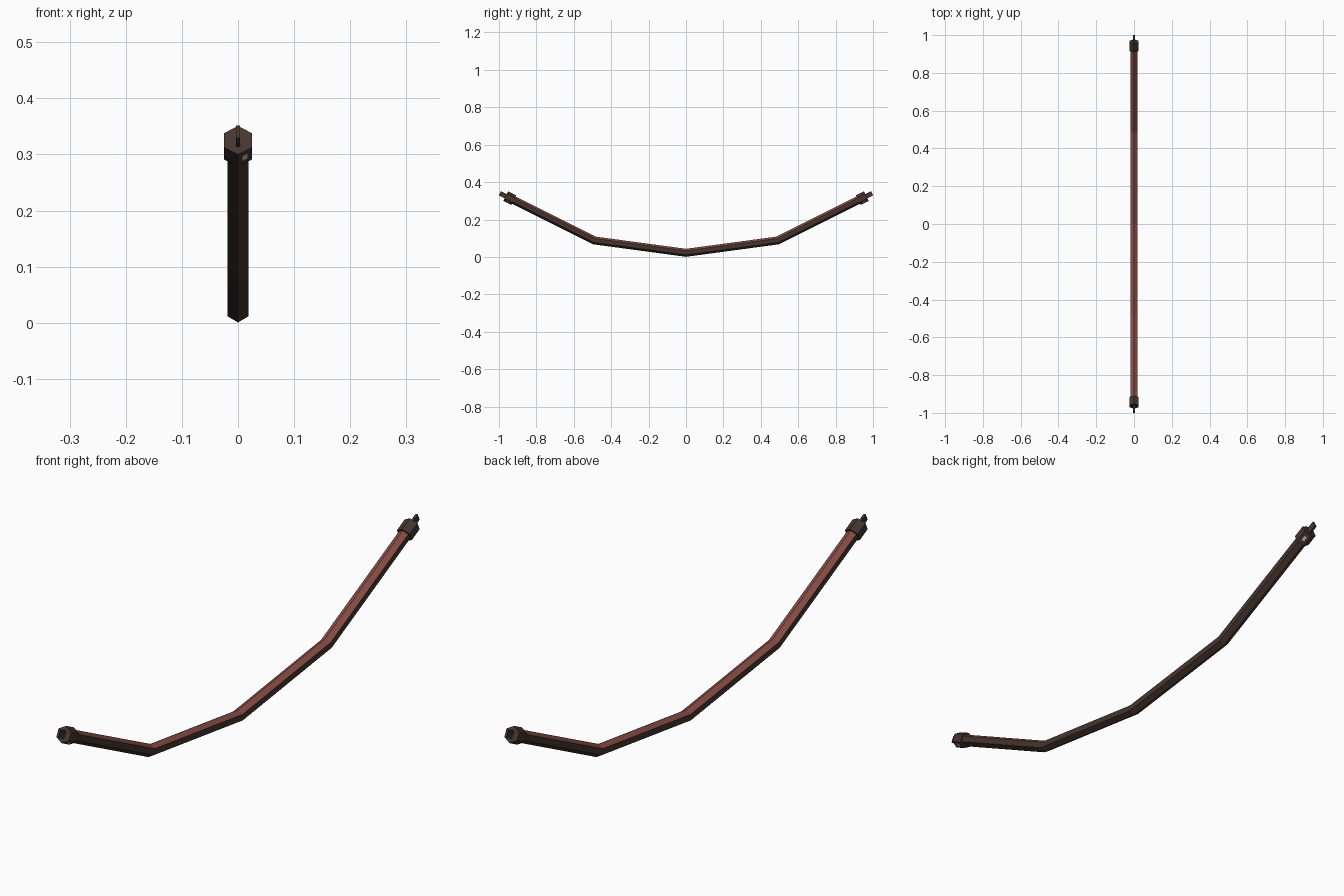
import bpy, bmesh, math
from mathutils import Vector

if "Cube" in bpy.data.objects:
    bpy.data.objects.remove(bpy.data.objects["Cube"])


def material(name, rgb):
    m = bpy.data.materials.new(name)
    m.diffuse_color = (*rgb, 1)
    m.use_nodes = True
    m.node_tree.nodes["Principled BSDF"].inputs["Base Color"].default_value = m.diffuse_color
    return m


RED = material("worn red", (0.25, 0.075, 0.06))
BROWN = material("dark brown", (0.06, 0.036, 0.028))
GREY = material("pale grey", (0.55, 0.52, 0.5))


def sweep(name, path, section, mats, rule=None):
    """Sweep a cross-section (x, up) along a path of (y, z) points with mitred joints."""
    bm = bmesh.new()
    pts = [Vector((0, y, z)) for y, z in path]
    rings = []
    for i, p in enumerate(pts):
        a = (pts[i] - pts[i - 1]).normalized() if i else None
        b = (pts[i + 1] - pts[i]).normalized() if i + 1 < len(pts) else None
        d = ((a or b) + (b or a)).normalized()
        up = Vector((0, -d.z, d.y))
        k = 1 / d.dot(a or b)
        rings.append([bm.verts.new(p + Vector((x, 0, 0)) + up * h * k) for x, h in section])
    n = len(section)
    for r, s in zip(rings, rings[1:]):
        for j in range(n):
            bm.faces.new((r[j], r[(j + 1) % n], s[(j + 1) % n], s[j]))
    bm.faces.new(rings[0])
    bm.faces.new(rings[-1])
    bmesh.ops.recalc_face_normals(bm, faces=bm.faces)
    if rule:
        for f in bm.faces:
            f.material_index = rule(f)
    me = bpy.data.meshes.new(name)
    bm.to_mesh(me)
    bm.free()
    for m in mats:
        me.materials.append(m)
    ob = bpy.data.objects.new(name, me)
    bpy.context.collection.objects.link(ob)
    return ob


def hexagon(r):
    return [(r * math.cos(math.radians(30 + 60 * i)), r * math.sin(math.radians(30 + 60 * i)))
            for i in range(6)]


# bent bar, red along its two upper faces
sweep("bent_bar", [(-0.95, 0.318), (-0.49, 0.088), (0, 0.022), (0.49, 0.088), (0.95, 0.318)],
      hexagon(0.0212), [RED, BROWN], lambda f: 0 if f.normal.z > 0.25 and abs(f.normal.x) > 0.1 else 1)

C = Vector((0.943, 0.3145))                       # cap centre
D = Vector((0.46, 0.23)).normalized()             # direction of the outer arm


def along(a, b, side, lift=0.0):
    up = Vector((-D.y, D.x)) * lift
    ends = [C + D * a + up, C + D * b + up]
    path = [(side * p.x, p.y) for p in ends]
    return path if side > 0 else path[::-1]


for side, label in ((1, "back"), (-1, "front")):
    # hexagonal end cap
    sweep("end_cap_" + label, along(-0.024, 0.024, side), hexagon(0.0285), [BROWN])
    # flat tang at the tip
    w, h = 0.004, 0.0125
    sweep("tip_tang_" + label, along(0.02, 0.058, side),
          [(w, -h), (w, h), (-w, h), (-w, -h)], [BROWN])
    # small pale plate on the lower right face of the cap
    n = Vector((0.5, -0.866))
    t = Vector((0.866, 0.5))
    m = n * 0.0247
    sec = [m - t * 0.005, m + t * 0.005, m + t * 0.005 + n * 0.0004, m - t * 0.005 + n * 0.0004]
    sweep("cap_plate_" + label, along(-0.009, 0.009, side), [tuple(v) for v in sec], [GREY])
